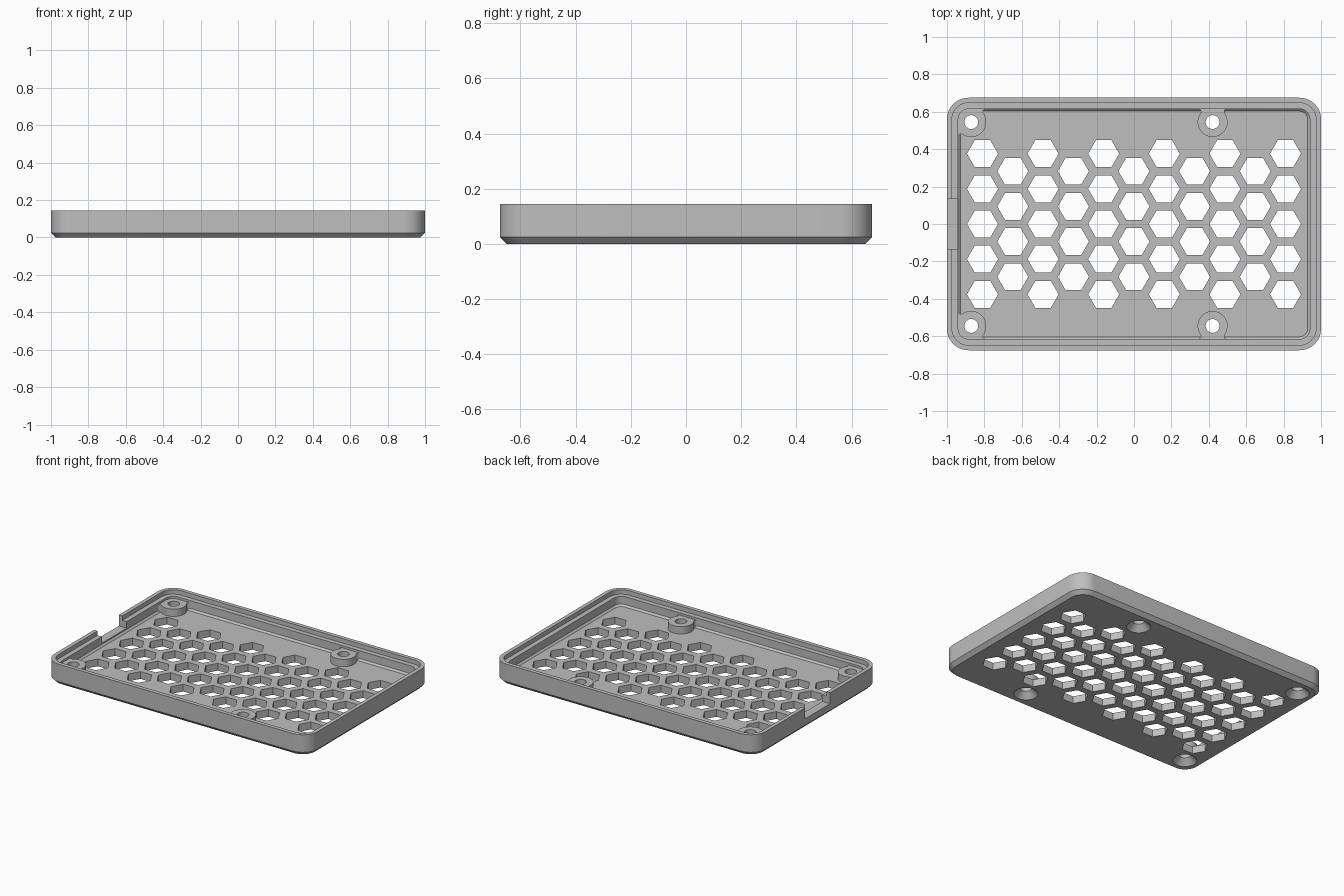
import bpy, bmesh
from math import sin, cos, pi, atan2, sqrt, radians

cube = bpy.data.objects.get("Cube")
if cube:
    bpy.data.objects.remove(cube, do_unlink=True)

HALF_X, HALF_Y, CORNER = 1.0, 0.675, 0.115
HEIGHT, FLOOR, LEDGE = 0.145, 0.05, 0.115
WALL = 0.06
BOSS_R, BOSS_TOP, BOSS_Y = 0.08, 0.1, 0.545
BOSSES = [(x, s * BOSS_Y) for x in (-0.87, 0.42) for s in (1, -1)]

grey = bpy.data.materials.new("plain grey")
grey.use_nodes = True
grey.diffuse_color = (0.52, 0.52, 0.52, 1)
grey.node_tree.nodes["Principled BSDF"].inputs["Base Color"].default_value = grey.diffuse_color


def arc(cx, cy, r, a, b, n):
    """Points along an arc from angle a to angle b."""
    angles = [a + (b - a) * i / n for i in range(n + 1)]
    return [(cx + r * cos(t), cy + r * sin(t)) for t in angles]


def circle(cx, cy, r, n, turn=0):
    return arc(cx, cy, r, turn, turn + 2 * pi, n)[:-1]


def rounded_rect(inset):
    r = max(CORNER - inset, 0.03)
    x, y = HALF_X - inset - r, HALF_Y - inset - r
    points = []
    for k, (sx, sy) in enumerate([(1, 1), (-1, 1), (-1, -1), (1, -1)]):
        points += arc(sx * x, sy * y, r, k * pi / 2, (k + 1) * pi / 2, 12)
    return points


def make(name, lofts):
    """Each loft is a list of (outline, height) rings, closed at both ends."""
    bm = bmesh.new()
    for loft in lofts:
        rings = [[bm.verts.new((x, y, z)) for x, y in pts] for pts, z in loft]
        for low, high in zip(rings, rings[1:]):
            for i in range(len(low)):
                bm.faces.new((low[i - 1], low[i], high[i], high[i - 1]))
        bm.faces.new(rings[0][::-1])
        bm.faces.new(rings[-1])
    bmesh.ops.recalc_face_normals(bm, faces=bm.faces)
    mesh = bpy.data.meshes.new(name)
    bm.to_mesh(mesh)
    bm.free()
    mesh.materials.append(grey)
    obj = bpy.data.objects.new(name, mesh)
    bpy.context.collection.objects.link(obj)
    return obj


def boss_outline(px, py):
    """Round boss blended into one wall, or into both walls of a corner."""
    d, r, embed = HALF_Y - WALL - BOSS_Y, 0.015, 0.01
    h = sqrt((BOSS_R + r) ** 2 - (d - r) ** 2)
    t = atan2(d - r, h)
    foot = [(-h, d + embed)] + arc(-h, d - r, r, pi / 2, -t, 6)
    in_corner = px < 0
    if in_corner:
        body = arc(0, 0, BOSS_R, pi - t, 1.5 * pi + t, 32)
        other = [(y, x) for x, y in foot] + [(d + embed, d + embed)]
        tail = other[:-1][::-1] + other[-1:]
    else:
        body = arc(0, 0, BOSS_R, pi - t, 2 * pi + t, 32)
        tail = [(-x, y) for x, y in foot][::-1]
    outline = foot + body[1:-1] + tail
    sx, sy = (-1 if in_corner else 1), (1 if py > 0 else -1)
    return [(px + sx * x, py + sy * y) for x, y in outline]


# Tray with chamfered base, stepped lip and eased inner floor edge
tray = make("ventilated_tray", [[
    (rounded_rect(0.025), 0), (rounded_rect(0), 0.025),
    (rounded_rect(0), HEIGHT), (rounded_rect(0.027), HEIGHT),
    (rounded_rect(0.027), LEDGE), (rounded_rect(WALL), LEDGE),
    (rounded_rect(WALL), FLOOR + 0.012), (rounded_rect(WALL + 0.012), FLOOR)]])

# Screw bosses
bosses = make("screw_bosses", [
    [(boss_outline(x, y), FLOOR - 0.02), (boss_outline(x, y), BOSS_TOP)] for x, y in BOSSES])

# Countersunk screw holes
screw_holes = make("screw_holes", [
    [(circle(x, y, r, 32), z) for r, z in
     ((0.085, -0.01), (0.037, 0.04), (0.037, 0.2))] for x, y in BOSSES])

# Honeycomb vents: alternating columns of five and four
vents = []
for col in range(11):
    rows = 5 - col % 2
    for row in range(rows):
        cell = circle((col - 5) * 0.162, (row - (rows - 1) / 2) * 0.188, 0.083, 6)
        vents.append([(cell, -0.05), (cell, 0.2)])
vent_holes = make("vent_holes", vents)

# Cable notch in the side wall
slot = [(-1.1, -0.135), (-0.9, -0.135), (-0.9, 0.135), (-1.1, 0.135)]
notch = make("cable_notch", [[(slot, 0.07), (slot, 0.3)]])

bpy.ops.object.select_all(action='DESELECT')
bpy.context.view_layer.objects.active = tray
tray.select_set(True)
for tool, operation in ((bosses, 'UNION'), (screw_holes, 'DIFFERENCE'),
                        (vent_holes, 'DIFFERENCE'), (notch, 'DIFFERENCE')):
    tool.hide_render = True
    mod = tray.modifiers.new(tool.name, 'BOOLEAN')
    mod.operation, mod.solver, mod.object = operation, 'EXACT', tool
    bpy.ops.object.modifier_apply(modifier=mod.name)
    bpy.data.objects.remove(tool, do_unlink=True)
bpy.ops.object.shade_smooth_by_angle(angle=radians(30))
